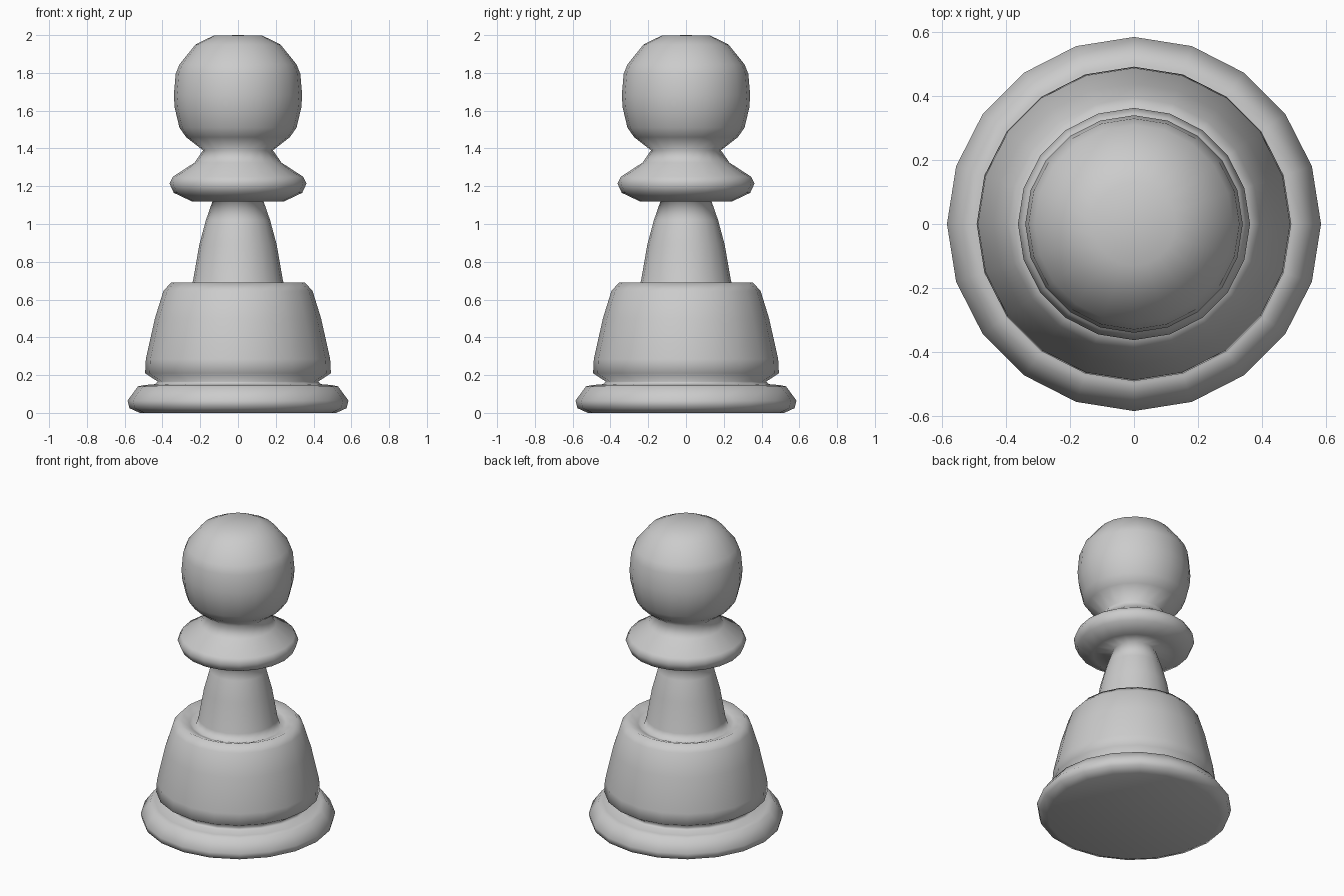
import bpy, bmesh
from math import cos, sin, tau

if "Cube" in bpy.data.objects:
    bpy.data.objects.remove(bpy.data.objects["Cube"])

SIDES = 20

# Profile sections (radius, height), from the floor up
base = [(0.52, 0.0), (0.575, 0.025), (0.585, 0.065), (0.53, 0.14), (0.50, 0.147)]
groove = [(0.44, 0.152), (0.425, 0.166)]
body = [(0.492, 0.21), (0.488, 0.285), (0.44, 0.5), (0.395, 0.645), (0.355, 0.69)]
stem = [(0.29, 0.665), (0.255, 0.65), (0.238, 0.70), (0.205, 0.89),
        (0.17, 1.02), (0.13, 1.135)]
collar = [(0.245, 1.12), (0.34, 1.165), (0.363, 1.215), (0.345, 1.25),
          (0.23, 1.325), (0.185, 1.39)]
head = [(0.275, 1.46), (0.31, 1.51), (0.335, 1.615), (0.34, 1.68), (0.33, 1.795),
        (0.31, 1.845), (0.225, 1.95), (0.13, 1.997)]


def lathe(name, profile, bottom_z, top_z):
    """Revolve a profile round z and close both ends with a fan."""
    bm = bmesh.new()
    rings = [[bm.verts.new((r * cos(tau * i / SIDES), r * sin(tau * i / SIDES), z))
              for i in range(SIDES)] for r, z in profile]
    low = bm.verts.new((0, 0, bottom_z))
    high = bm.verts.new((0, 0, top_z))
    for i in range(SIDES):
        j = (i + 1) % SIDES
        for a, b in zip(rings, rings[1:]):
            bm.faces.new((a[i], a[j], b[j], b[i]))
        bm.faces.new((low, rings[0][j], rings[0][i]))
        bm.faces.new((high, rings[-1][i], rings[-1][j]))
    for f in bm.faces:
        f.smooth = True
    bmesh.ops.recalc_face_normals(bm, faces=bm.faces)
    mesh = bpy.data.meshes.new(name)
    bm.to_mesh(mesh)
    bm.free()
    obj = bpy.data.objects.new(name, mesh)
    bpy.context.collection.objects.link(obj)
    return obj


# One continuous turned surface: base, groove, body, stem, collar and head
lathe("chess_piece", base + groove + body + stem + collar + head, 0.0, 2.0)
